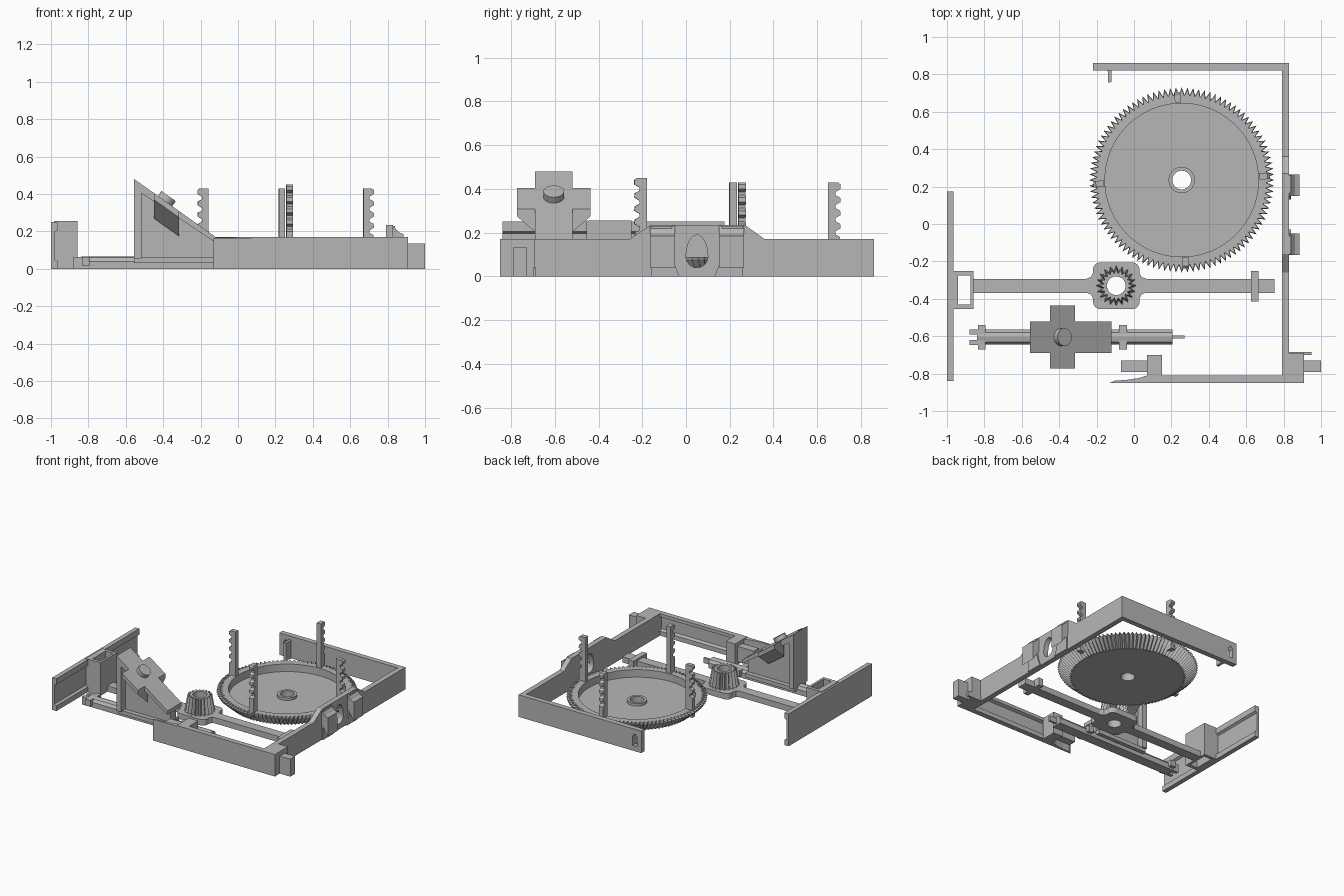
import bpy, bmesh, math
from mathutils import Vector, Matrix

cube = bpy.data.objects.get("Cube")
if cube:
    bpy.data.objects.remove(cube)

grey = bpy.data.materials.new("light_grey")
grey.use_nodes = True
colour = (0.47, 0.47, 0.47, 1)
grey.diffuse_color = colour
grey.node_tree.nodes["Principled BSDF"].inputs["Base Color"].default_value = colour


def finish(bm, name):
    bmesh.ops.recalc_face_normals(bm, faces=bm.faces)
    mesh = bpy.data.meshes.new(name)
    bm.to_mesh(mesh)
    bm.free()
    mesh.materials.append(grey)
    obj = bpy.data.objects.new(name, mesh)
    bpy.context.collection.objects.link(obj)
    return obj


def box(name, x0, x1, y0, y1, z0, z1):
    bm = bmesh.new()
    bmesh.ops.create_cube(bm, size=1)
    for v in bm.verts:
        v.co = [lo + (c + 0.5) * (hi - lo)
                for c, lo, hi in zip(v.co, (x0, y0, z0), (x1, y1, z1))]
    return finish(bm, name)


def prism(name, axis, lo, hi, *loops):
    """Extrude an outline (first loop) with holes (other loops) along an axis."""
    place = {"x": lambda a, b, d: (d, a, b), "y": lambda a, b, d: (a, d, b),
             "z": lambda a, b, d: (a, b, d)}[axis]
    bm = bmesh.new()
    rings = [([bm.verts.new(place(a, b, lo)) for a, b in loop],
              [bm.verts.new(place(a, b, hi)) for a, b in loop]) for loop in loops]
    edges = [bm.edges.new((r[i - 1], r[i])) for r, _ in rings for i in range(len(r))]
    bmesh.ops.triangle_fill(bm, edges=edges, use_beauty=True)
    twin = {v: w for r, s in rings for v, w in zip(r, s)}
    for f in list(bm.faces):
        bm.faces.new([twin[v] for v in reversed(f.verts)])
    for r, s in rings:
        for i in range(len(r)):
            bm.faces.new((r[i - 1], r[i], s[i], s[i - 1]))
    return finish(bm, name)


def hull(name, points):
    bm = bmesh.new()
    for p in points:
        bm.verts.new(p)
    bmesh.ops.convex_hull(bm, input=bm.verts)
    return finish(bm, name)


def circle(cx, cy, r, n=32):
    return [(cx + r * math.cos(math.tau * i / n), cy + r * math.sin(math.tau * i / n))
            for i in range(n)]


def cylinder(name, centre, direction, r, depth, n=32):
    bm = bmesh.new()
    turn = Vector(direction).to_track_quat("Z", "Y").to_matrix().to_4x4()
    bmesh.ops.create_cone(bm, cap_ends=True, segments=n, radius1=r, radius2=r, depth=depth,
                          matrix=Matrix.Translation(centre) @ turn)
    return finish(bm, name)


def gear(name, cx, cy, teeth, section):
    """Loft a closed ring section of (root radius, tip radius, height)."""
    bm = bmesh.new()
    n = teeth * 4
    rings = []
    for root, tip, z in section:
        ring = []
        for i in range(n):
            a = math.tau * i / n
            r = tip if i % 4 == 0 else root if i % 4 == 2 else (root + tip) / 2
            ring.append(bm.verts.new((cx + r * math.cos(a), cy + r * math.sin(a), z)))
        rings.append(ring)
    for k in range(len(rings)):
        a, b = rings[k - 1], rings[k]
        for i in range(n):
            bm.faces.new((a[i - 1], a[i], b[i], b[i - 1]))
    return finish(bm, name)


# Open frame: side wall with raised middle and pointed window
window = [(0.05 + 0.05 * math.cos(t), 0.09 + (0.1 if math.sin(t) > 0 else 0.05) * math.sin(t))
          for t in [math.tau * i / 24 for i in range(24)]]
prism("frame_side_wall", "x", 0.79, 0.83,
      [(-0.85, 0), (0.86, 0), (0.86, 0.17), (0.36, 0.17), (0.27, 0.235),
       (-0.16, 0.235), (-0.26, 0.17), (-0.85, 0.17)], window)

# Back wall with slot and hook
prism("frame_back_wall", "y", 0.82, 0.86,
      [(-0.22, 0), (0.79, 0), (0.79, 0.17), (-0.22, 0.17)],
      [(-0.185, 0.04), (-0.145, 0.04), (-0.145, 0.11), (-0.165, 0.135), (-0.185, 0.11)])
prism("back_hook", "z", 0, 0.14,
      [(-0.12, 0.82), (-0.12, 0.76), (-0.14, 0.755), (-0.14, 0.815), (-0.145, 0.82)])

# Front wall with a channel on its inner face
prism("frame_front_wall", "x", 0.07, 0.91,
      [(-0.85, 0), (-0.81, 0), (-0.81, 0.035), (-0.832, 0.045),
       (-0.832, 0.135), (-0.81, 0.145), (-0.81, 0.17), (-0.85, 0.17)])
prism("front_latch", "z", 0, 0.165,
      [(-0.13, -0.85), (0.07, -0.85), (0.07, -0.81), (0.02, -0.825), (-0.05, -0.835), (-0.1, -0.836)])
box("front_post", 0.07, 0.15, -0.82, -0.70, 0, 0.17)
box("front_post_peg", -0.07, 0.07, -0.79, -0.73, 0.02, 0.14)
box("corner_block", 0.83, 0.91, -0.85, -0.69, 0, 0.17)
box("corner_peg", 0.91, 1.0, -0.79, -0.73, 0, 0.135)
box("corner_finger", 0.83, 0.95, -0.70, -0.685, 0, 0.04)

# Paired brackets outside the side wall
for side, label in ((-1, "front"), (1, "back")):
    outline = [(0.05 + side * a, z) for a, z in
               ((0.08, 0), (0.21, 0), (0.21, 0.23), (0.115, 0.23), (0.115, 0.12), (0.1, 0.05))]
    prism(label + "_bracket_plate", "x", 0.83, 0.84, outline,
          circle(0.05 + side * 0.148, 0.15, 0.018, 12))
    inner, outer = sorted((0.05 + side * 0.1, 0.05 + side * 0.215))
    prism(label + "_bracket_arm", "y", inner, outer,
          [(0.83, 0.12), (0.885, 0.04), (0.885, 0.185), (0.86, 0.195), (0.83, 0.23)])

# Dished bevel wheel
WX, WY = 0.255, 0.235
gear("bevel_wheel", WX, WY, 100,
     [(0.39, 0.41, 0), (0.455, 0.495, 0.075), (0.45, 0.485, 0.088), (0.41, 0.41, 0.088),
      (0.41, 0.41, 0.03), (0.07, 0.07, 0.03), (0.07, 0.07, 0.05),
      (0.05, 0.05, 0.05), (0.05, 0.05, 0)])

# Notched uprights around the wheel
post = [(0.415, 0.03), (0.47, 0.03), (0.47, 0.17)]
for k in range(4):
    z = 0.17 + k * 0.06
    post += [(0.47, z + 0.01), (0.448, z + 0.022), (0.448, z + 0.036), (0.472, z + 0.05)]
post += [(0.472, 0.42), (0.46, 0.43), (0.415, 0.43)]
for k in range(4):
    upright = prism(f"wheel_upright_{k + 1}", "y", -0.017, 0.017, post)
    upright.location = (WX, WY, 0.02 if k == 3 else 0)
    upright.rotation_euler.z = math.radians(2.7) + k * math.pi / 2

# Push bar with rounded pad and pinion
PX, PY = -0.095, -0.33
pad = []
for q in range(4):
    cx = PX + (0.085 if q in (0, 3) else -0.085)
    cy = PY + (0.085 if q < 2 else -0.085)
    for j in range(5):
        a = math.pi / 2 * (q + j / 4)
        pad.append((cx + 0.04 * math.cos(a), cy + 0.04 * math.sin(a)))
prism("pinion_pad", "z", 0, 0.045, pad, circle(PX, PY, 0.05))
box("push_bar_left", -0.86, -0.21, -0.37, -0.295, 0, 0.045)
box("push_bar_right", 0.02, 0.75, -0.37, -0.295, 0, 0.045)
for s in (-1, 1):
    for x in (PX - 0.12, PX + 0.12):
        d = 1 if x > PX else -1
        y = PY + s * 0.037
        prism("pad_fillet", "z", 0, 0.045,
              [(x, y), (x + d * 0.04, y), (x + d * 0.015, y + s * 0.01), (x, y + s * 0.04)])
box("push_bar_stop", 0.625, 0.665, -0.415, -0.25, 0, 0.06)
gear("pinion", PX, PY, 20,
     [(0.078, 0.108, 0.04), (0.066, 0.087, 0.168), (0.05, 0.05, 0.168), (0.05, 0.05, 0.04)])

# Channelled end plate and hollow socket
prism("end_plate", "y", -0.84, 0.175,
      [(-1, 0), (-0.965, 0), (-0.965, 0.04), (-0.982, 0.05), (-0.982, 0.195),
       (-0.965, 0.205), (-0.965, 0.25), (-1, 0.25)])
prism("end_socket", "z", 0, 0.255,
      [(-0.985, -0.455), (-0.857, -0.455), (-0.857, -0.25), (-0.985, -0.25)],
      [(-0.94, -0.43), (-0.875, -0.43), (-0.875, -0.275), (-0.94, -0.275)])

# Slide rod with collars, fork and tip
RY = -0.605
prism("slide_rod", "x", -0.84, 0.205,
      [(RY - 0.04, 0), (RY + 0.04, 0), (RY + 0.04, 0.04), (RY + 0.025, 0.06), (RY, 0.066),
       (RY - 0.025, 0.06), (RY - 0.04, 0.04)])
for x in (-0.835, -0.08):
    box("rod_collar", x, x + 0.042, RY - 0.065, RY + 0.065, 0.015, 0.062)
for s in (-1, 1):
    box("rod_fork", -0.88, -0.83, RY + s * 0.028 - 0.013, RY + s * 0.028 + 0.013, 0, 0.062)
box("rod_tip", 0.205, 0.27, RY - 0.008, RY + 0.008, 0.01, 0.05)


# Sloped cross-shaped slider
def slope(x):
    return 0.48 - (x + 0.555) * 0.31 / 0.435


prism("slider_top_plate", "y", RY - 0.085, RY + 0.085,
      [(-0.555, 0.48), (-0.12, 0.17), (-0.12, 0.14), (-0.555, 0.43)])
prism("slider_web", "y", RY - 0.035, RY + 0.035,
      [(-0.54, 0.04), (-0.13, 0.04), (-0.13, 0.16), (-0.54, 0.45)])
prism("slider_back_post", "y", RY - 0.085, RY + 0.085,
      [(-0.555, 0.055), (-0.515, 0.055), (-0.515, 0.43), (-0.555, 0.46)])
box("slider_foot", -0.555, -0.13, RY - 0.07, RY + 0.07, 0.03, 0.06)
for s, label in ((-1, "front"), (1, "back")):
    corners = []
    for x in (-0.45, -0.315):
        for out, drop in ((0.168, 0), (0.168, 0.035), (0.05, 0), (0.05, 0.135)):
            corners.append((x, RY + s * out, slope(x) - drop))
    hull("slider_" + label + "_arm", corners)
normal = Vector((0.31, 0, 0.435)).normalized()
button = cylinder("slider_button", Vector((-0.39, RY, slope(-0.39))) + normal * 0.01,
                  normal, 0.047, 0.045)
